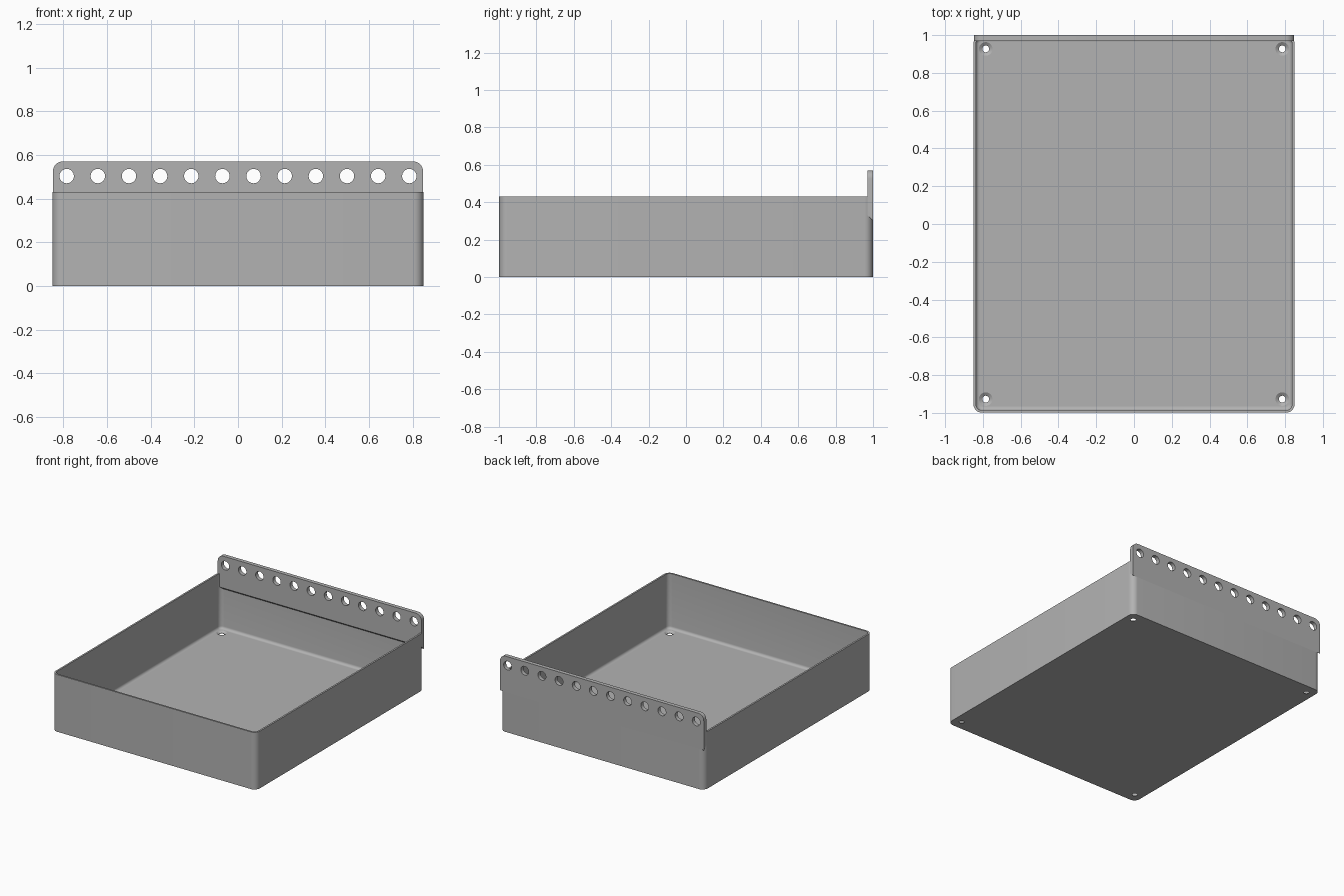
import bpy, bmesh
from math import pi, sin, cos

old = bpy.data.objects.get("Cube")
if old:
    bpy.data.objects.remove(old)

HX, HY, WALL_TOP = 0.85, 0.999, 0.43
WALL, FLOOR, FILLET, CORNER = 0.013, 0.015, 0.02, 0.045

grey = bpy.data.materials.new("plain grey")
grey.use_nodes = True
grey.diffuse_color = (0.448, 0.448, 0.448, 1)
grey.node_tree.nodes["Principled BSDF"].inputs["Base Color"].default_value = grey.diffuse_color


def arc(cx, cy, r, start, steps=8):
    """Quarter circle of points, counter-clockwise."""
    return [(cx + r * cos(start + pi / 2 * i / steps),
             cy + r * sin(start + pi / 2 * i / steps)) for i in range(steps + 1)]


def rounded_rect(inset):
    """Tray outline moved inwards by inset."""
    r = max(CORNER - inset, 0.008)
    x, y = HX - inset - r, HY - inset - r
    return (arc(x, y, r, 0) + arc(-x, y, r, pi / 2)
            + arc(-x, -y, r, pi) + arc(x, -y, r, 1.5 * pi))


def loft(name, rings):
    """Solid skinned through rings of matching points, capped at both ends."""
    bm = bmesh.new()
    loops = [[bm.verts.new(p) for p in ring] for ring in rings]
    n = len(loops[0])
    for a, b in zip(loops, loops[1:]):
        for i in range(n):
            j = (i + 1) % n
            bm.faces.new((a[i], a[j], b[j], b[i]))
    bm.faces.new(loops[0][::-1])
    bm.faces.new(loops[-1])
    bmesh.ops.recalc_face_normals(bm, faces=bm.faces)
    mesh = bpy.data.meshes.new(name)
    bm.to_mesh(mesh)
    bm.free()
    mesh.materials.append(grey)
    ob = bpy.data.objects.new(name, mesh)
    bpy.context.collection.objects.link(ob)
    return ob


def circle_ring(r, place, n=32):
    return [place(r * cos(2 * pi * i / n), r * sin(2 * pi * i / n)) for i in range(n)]


def cut(target, cutters):
    """Subtract each cutter from the target and discard it."""
    bpy.context.view_layer.objects.active = target
    for c in cutters:
        c.hide_render = True
        mod = target.modifiers.new("hole", "BOOLEAN")
        mod.operation, mod.solver, mod.object = "DIFFERENCE", "EXACT", c
        bpy.ops.object.modifier_apply(modifier=mod.name)
        bpy.data.objects.remove(c)


# Open tray: outer wall, rim, inner wall, then a small fillet into the floor
sections = [(0, 0), (0, WALL_TOP), (WALL, WALL_TOP)]
for i in range(6):
    t = pi / 2 * i / 5
    sections.append((WALL + FILLET * (1 - cos(t)), FLOOR + FILLET * (1 - sin(t))))
tray = loft("tray", [[(x, y, z) for x, y in rounded_rect(d)] for d, z in sections])

# Countersunk screw holes in the floor corners
screws = []
for sx in (-0.785, 0.785):
    for sy in (-0.927, 0.927):
        profile = [(0.018, -0.02), (0.018, 0.003), (0.036, FLOOR), (0.036, 0.03)]
        screws.append(loft("screw_cutter", [
            circle_ring(r, lambda u, v, z=z: (sx + u, sy + v, z)) for r, z in profile]))
cut(tray, screws)

# Hanging rail: rounded upper corners, underside sloping down to the back
W, TOP, R = 0.848, 0.57, 0.045
upper = arc(W - R, TOP - R, R, 0) + arc(R - W, TOP - R, R, pi / 2)
rail = loft("hanging_rail", [
    [(x, y, z) for x, z in upper + [(-W, low), (W, low)]]
    for y, low in ((0.97, 0.33), (1.0, 0.302))])

# Row of round holes along the rail
cut(rail, [loft("rail_cutter", [
    circle_ring(0.033, lambda u, v, y=y: (-0.785 + 1.57 * i / 11 + u, y, 0.503 + v))
    for y in (0.9, 1.1)]) for i in range(12)])

# Smooth curved areas, keep edges crisp
bpy.ops.object.select_all(action="DESELECT")
for ob in (tray, rail):
    ob.select_set(True)
bpy.context.view_layer.objects.active = tray
bpy.ops.object.shade_smooth_by_angle(angle=pi / 6)
